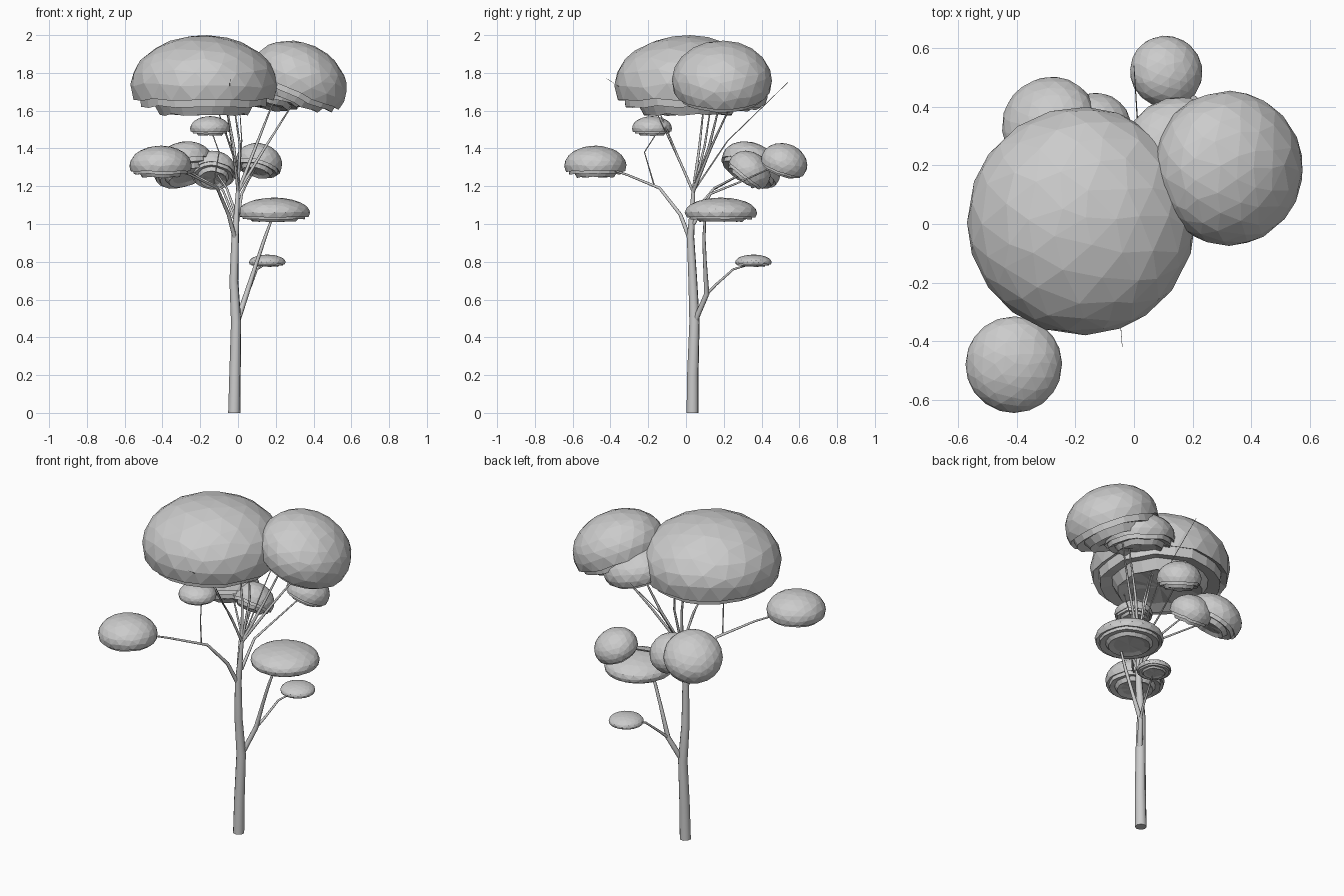
import bpy, bmesh, random
from mathutils import Vector

if "Cube" in bpy.data.objects:
    bpy.data.objects.remove(bpy.data.objects["Cube"])

random.seed(4)


def foliage(name, centre, radius, height, lean=(0, 0, 1)):
    """Faceted dome with a ragged rim and stepped layers underneath."""
    bm = bmesh.new()
    bmesh.ops.create_icosphere(bm, subdivisions=3, radius=1)
    low = [f for f in bm.faces if f.calc_center_median().z < -0.27]
    bmesh.ops.delete(bm, geom=low, context='FACES')
    # irregular facets
    for v in bm.verts:
        v.co += Vector([random.uniform(-.05, .05) for _ in range(3)])
        v.co.normalize()
    # calm the ragged rim
    rim = [e for e in bm.edges if e.is_boundary]
    for v in {v for e in rim for v in e.verts}:
        v.co.z = -0.33 + (v.co.z + 0.33) * 0.6
    # steps: in under the rim, down, in again, down to a smaller plug
    for scale, dz in ((0.91, 0.07), (0.98, -0.21), (0.80, 0.06), (0.88, -0.22), (0.75, 0.1)):
        new = bmesh.ops.extrude_edge_only(bm, edges=rim)['geom']
        for v in new:
            if isinstance(v, bmesh.types.BMVert):
                v.co.x *= scale
                v.co.y *= scale
                v.co.z += dz
        rim = [e for e in new if isinstance(e, bmesh.types.BMEdge) and e.is_boundary]
    # close the underside with a fan
    hub = bm.verts.new((0, 0, sum(e.verts[0].co.z for e in rim) / len(rim)))
    for e in rim:
        bm.faces.new((e.verts[0], e.verts[1], hub))
    bmesh.ops.recalc_face_normals(bm, faces=bm.faces)
    turn = Vector((0, 0, 1)).rotation_difference(Vector(lean)).to_matrix()
    for v in bm.verts:
        v.co = turn @ Vector((v.co.x * radius, v.co.y * radius, v.co.z * height))
    me = bpy.data.meshes.new(name)
    bm.to_mesh(me)
    bm.free()
    ob = bpy.data.objects.new(name, me)
    ob.location = centre
    bpy.context.collection.objects.link(ob)


def limb(name, points):
    """Tapered round branch through (x, y, z, radius) points."""
    cu = bpy.data.curves.new(name, 'CURVE')
    cu.dimensions = '3D'
    cu.bevel_depth = 1
    cu.bevel_resolution = 2
    cu.use_fill_caps = True
    sp = cu.splines.new('POLY')
    sp.points.add(len(points) - 1)
    for p, (x, y, z, r) in zip(sp.points, points):
        p.co = (x, y, z, 1)
        p.radius = r
    bpy.context.collection.objects.link(bpy.data.objects.new(name, cu))


# Trunk
limb("trunk", [(-.02, .035, 0, .033), (-.016, .036, .2, .031), (-.01, .045, .48, .028),
               (-.022, .036, .7, .024), (-.015, .024, .93, .02), (-.005, .035, 1.1, .013),
               (0, .04, 1.2, .009)])

# Lower limbs
limb("lower_limb", [(-.005, .045, .48, .015), (.045, .11, .63, .014), (.1, .1, .8, .010),
                    (.14, .095, .92, .009), (.18, .1, 1.03, .006)])
limb("lower_twig", [(.045, .11, .63, .009), (.07, .16, .68, .007), (.1, .25, .76, .006), (.15, .35, .79, .004)])
limb("front_limb", [(-.015, .02, .92, .012), (-.05, -.03, 1.05, .010), (-.11, -.14, 1.19, .008),
                    (-.25, -.31, 1.26, .006), (-.4, -.46, 1.31, .004)])
limb("front_twig", [(-.13, -.17, 1.21, .004), (-.1, -.22, 1.38, .003), (-.14, -.15, 1.49, .003)])

# Limbs to the back clusters
limb("back_limb", [(-.005, .04, 1.0, .01), (.02, .13, 1.16, .007), (.05, .28, 1.22, .005), (.1, .48, 1.31, .004)])
limb("back_left_limb", [(-.02, .03, 1.03, .008), (-.08, .14, 1.18, .006), (-.28, .34, 1.29, .004)])
limb("back_middle_limb", [(-.01, .03, 1.05, .008), (-.06, .15, 1.19, .006), (-.12, .32, 1.28, .004)])

# Limbs fanning up into the crowns
for i, (mid, tip, r) in enumerate([
        ((-.02, -.04, 1.35), (-.12, -.16, 1.64), .006),
        ((-.02, .07, 1.4), (-.07, .1, 1.68), .007),
        ((.01, .1, 1.42), (-.03, .14, 1.68), .006),
        ((.09, .12, 1.4), (.2, .19, 1.68), .008),
        ((.14, .13, 1.4), (.33, .27, 1.7), .007),
        ((.02, .22, 1.44), (0, .54, 1.75), .003),
        ((-.06, -.16, 1.6), (-.04, -.42, 1.77), .002)]):
    limb(f"crown_limb_{i + 1}", [(0, .038, 1.17, r + .002), (*mid, r), (*tip, r * .4)])

# Foliage
foliage("main_crown", (-.18, .01, 1.735), .39, .265)
foliage("right_crown", (.322, .19, 1.76), .265, .20, (.45, 0, 1))
foliage("middle_crown", (.16, .235, 1.70), .2, .13, (.2, .15, 1))
foliage("front_left_cluster", (-.41, -.48, 1.31), .165, .105)
foliage("back_cluster", (.11, .52, 1.325), .125, .1, (.25, .35, 1))
foliage("back_left_cluster", (-.29, .345, 1.305), .165, .12, (-.35, .5, 1))
foliage("back_middle_cluster", (-.13, .335, 1.28), .12, .1, (.05, .8, 1))
foliage("lower_cluster", (.19, .185, 1.06), .192, .08)
foliage("lower_small_cluster", (.155, .357, .798), .097, .04)
foliage("upper_small_cluster", (-.148, -.18, 1.507), .106, .064)
